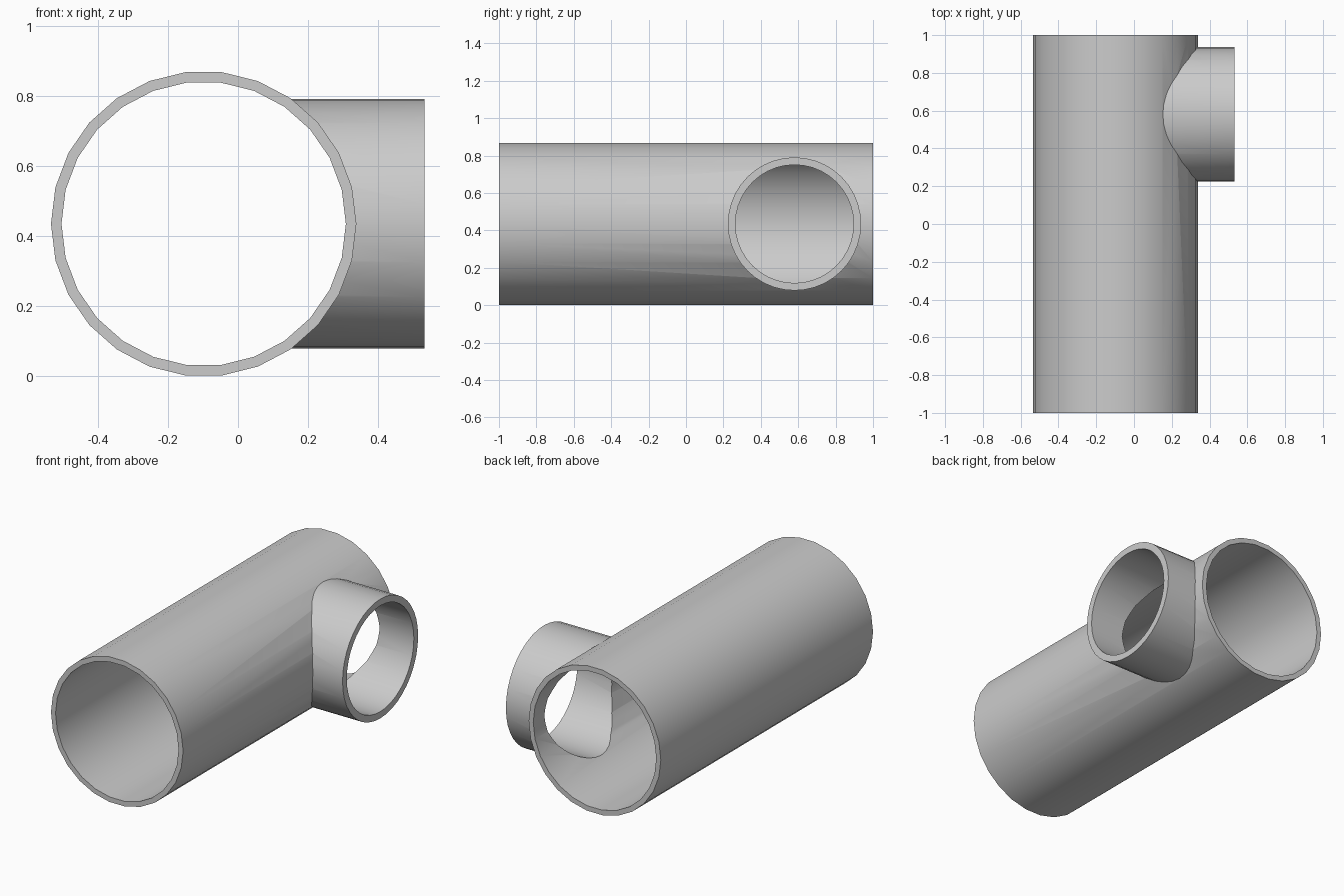
import bpy, bmesh
from math import sin, cos, tau
from mathutils import Vector

if "Cube" in bpy.data.objects:
    bpy.data.objects.remove(bpy.data.objects["Cube"])


def rod(name, start, axis, u, v, radius, sides):
    """Solid cylinder with its first corner in direction u."""
    bm = bmesh.new()
    s, a, u, v = Vector(start), Vector(axis), Vector(u), Vector(v)
    ring = [s + radius * (u * cos(tau * i / sides) + v * sin(tau * i / sides)) for i in range(sides)]
    low = [bm.verts.new(p) for p in ring]
    high = [bm.verts.new(p + a) for p in ring]
    bm.faces.new(low)
    bm.faces.new(high)
    for i in range(sides):
        j = (i + 1) % sides
        bm.faces.new((low[i], low[j], high[j], high[i]))
    bmesh.ops.recalc_face_normals(bm, faces=bm.faces)
    mesh = bpy.data.meshes.new(name)
    bm.to_mesh(mesh)
    bm.free()
    ob = bpy.data.objects.new(name, mesh)
    bpy.context.collection.objects.link(ob)
    return ob


def combine(target, other, operation):
    """Apply a boolean and discard the helper."""
    mod = target.modifiers.new(operation, 'BOOLEAN')
    mod.operation, mod.object, mod.solver = operation, other, 'EXACT'
    bpy.context.view_layer.objects.active = target
    bpy.ops.object.modifier_apply(modifier=mod.name)
    bpy.data.objects.remove(other)


X, Y, Z = (1, 0, 0), (0, 1, 0), (0, 0, 1)
CX, CZ, BY = -0.098, 0.435, 0.58


def main_rod(name, radius, half):
    return rod(name, (CX, -half, CZ), (0, 2 * half, 0), X, Z, radius, 26)


def branch_rod(name, radius, end):
    return rod(name, (CX, BY, CZ), (end - CX, 0, 0), Y, Z, radius, 40)


# Outer walls of the main pipe and side branch
pipe = main_rod("pipe_tee", 0.436, 1.0)
combine(pipe, branch_rod("branch_wall", 0.356, 0.533), 'UNION')

# Hollow bores
combine(pipe, main_rod("main_bore", 0.406, 1.1), 'DIFFERENCE')
combine(pipe, branch_rod("branch_bore", 0.316, 0.7), 'DIFFERENCE')

# Smooth walls, crisp rims and junction
bpy.ops.object.select_all(action='DESELECT')
pipe.select_set(True)
bpy.context.view_layer.objects.active = pipe
bpy.ops.object.shade_smooth_by_angle(angle=0.5)
